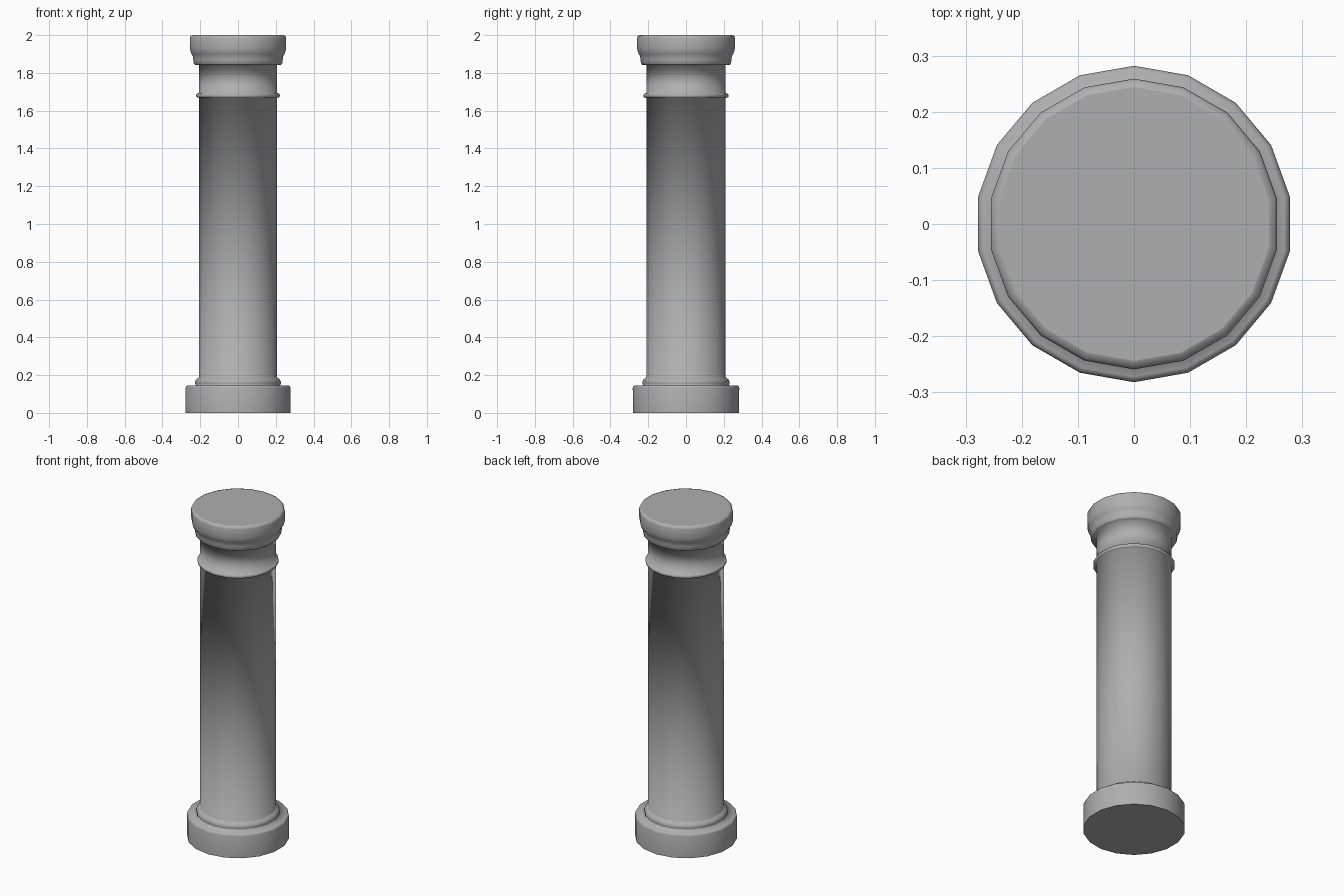
import bpy, bmesh, math

if "Cube" in bpy.data.objects:
    bpy.data.objects.remove(bpy.data.objects["Cube"])

SIDES = 18

stone = bpy.data.materials.new("stone")
stone.diffuse_color = (0.43, 0.43, 0.43, 1)
stone.use_nodes = True
stone.node_tree.nodes["Principled BSDF"].inputs["Base Color"].default_value = stone.diffuse_color


def lathe(name, profile):
    """Revolve (radius, height) points around z; smooth sides, flat end caps."""
    bm = bmesh.new()
    rings = []
    for r, z in profile:
        ring = []
        for i in range(SIDES):
            a = math.pi / 2 + 2 * math.pi * i / SIDES
            ring.append(bm.verts.new((r * math.cos(a), r * math.sin(a), z)))
        rings.append(ring)
    for low, high in zip(rings, rings[1:]):
        for i in range(SIDES):
            j = (i + 1) % SIDES
            bm.faces.new((low[i], low[j], high[j], high[i])).smooth = True
    bm.faces.new(rings[0][::-1])
    bm.faces.new(rings[-1])
    mesh = bpy.data.meshes.new(name)
    bm.to_mesh(mesh)
    bm.free()
    mesh.materials.append(stone)
    obj = bpy.data.objects.new(name, mesh)
    bpy.context.collection.objects.link(obj)
    return obj


# Round plinth with a small rolled moulding on top
base = [
    (0.281, 0.0), (0.282, 0.132), (0.279, 0.141), (0.272, 0.145),
    (0.226, 0.145), (0.231, 0.155), (0.230, 0.168), (0.224, 0.178),
    (0.216, 0.184)]

# Plain straight shaft
shaft = [(0.209, 0.190), (0.209, 1.668)]

# Thin ring and the neck above it
neck = [
    (0.220, 1.669), (0.225, 1.675), (0.225, 1.684), (0.220, 1.691),
    (0.209, 1.694), (0.209, 1.843)]

# Flared capital with rounded steps
capital = [
    (0.232, 1.843), (0.238, 1.850), (0.241, 1.870), (0.243, 1.888),
    (0.250, 1.900), (0.256, 1.915), (0.259, 1.932), (0.259, 1.985),
    (0.255, 1.996), (0.244, 2.0)]

# One turned piece, so the shading flows from part to part
lathe("column", base + shaft + neck + capital)
